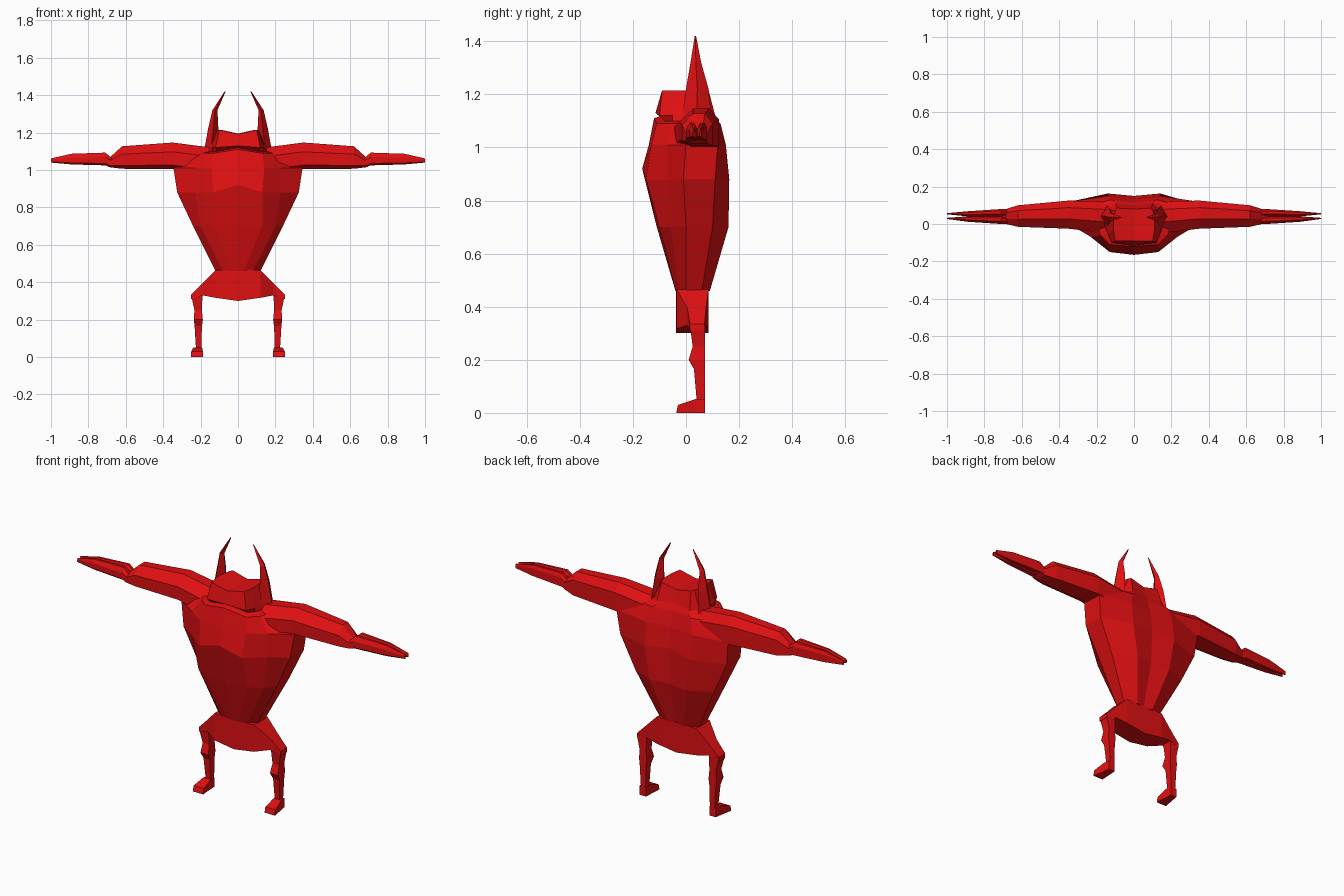
import bpy
import bmesh

old = bpy.data.objects.get("Cube")
if old:
    bpy.data.objects.remove(old, do_unlink=True)

red = bpy.data.materials.new("deep_red")
red.use_nodes = True
red.diffuse_color = (0.75, 0.005, 0.006, 1)
red.node_tree.nodes["Principled BSDF"].inputs["Base Color"].default_value = red.diffuse_color

# Cross-section shapes as fractions of a rectangle
BOX = [(0, 0), (1, 0), (1, 1), (0, 1)]
DIAMOND = [(0, .5), (.5, 0), (1, .5), (.5, 1)]
LIMB = [(0, .15), (0, .65), (.35, 1), (.75, 1), (1, .7), (1, 0), (.3, 0)]


def section(axis, shape, pos, a0, a1, b0, b1):
    """Place a shape in the plane across an axis."""
    points = []
    for u, v in shape:
        point = [a0 + (a1 - a0) * u, b0 + (b1 - b0) * v]
        point.insert("xyz".index(axis), pos)
        points.append(point)
    return points


def loft(name, rings, mirror=True, split_caps=None):
    """Skin closed rings of equal length and cap both ends."""
    bm = bmesh.new()
    loops = [[bm.verts.new(p) for p in ring] for ring in rings]
    count = len(loops[0])
    for low, high in zip(loops, loops[1:]):
        for i in range(count):
            j = (i + 1) % count
            bm.faces.new((low[i], low[j], high[j], high[i]))
    for end in (loops[0], loops[-1]):
        bm.faces.new(end)
        if split_caps:
            bmesh.ops.connect_verts(bm, verts=[end[0], end[split_caps]])
    bmesh.ops.recalc_face_normals(bm, faces=bm.faces)
    mesh = bpy.data.meshes.new(name)
    bm.to_mesh(mesh)
    bm.free()
    mesh.materials.append(red)
    obj = bpy.data.objects.new(name, mesh)
    bpy.context.collection.objects.link(obj)
    if mirror:
        obj.modifiers.new("mirror", "MIRROR")
    return obj


def tube(name, axis, shape, rows, mirror=True):
    return loft(name, [section(axis, shape, *row) for row in rows], mirror)


def body_ring(z, front_lift, back_lift, half):
    """Half outline from chest centre to spine, completed by reflection."""
    right = [[x, y, z] for x, y in half]
    right[0][2] += front_lift
    right[-1][2] += back_lift
    return right + [[-x, y, h] for x, y, h in reversed(right[1:-1])]


# Torso and head: waist, belly, chest, shoulders, lip, mouth, brow, crown
torso = [
    body_ring(.46, 0, 0, [(0, -.04), (.03, -.04), (.08, -.03), (.12, 0), (.12, .06), (.05, .09), (0, .08)]),
    body_ring(.7, 0, 0, [(0, -.11), (.13, -.1), (.2, -.06), (.24, 0), (.24, .1), (.11, .16), (0, .14)]),
    body_ring(.88, .04, .02, [(0, -.165), (.13, -.15), (.23, -.07), (.325, -.01), (.325, .11), (.14, .163), (0, .15)]),
    body_ring(1.01, 0, 0, [(0, -.14), (.14, -.13), (.23, -.07), (.345, 0), (.34, .12), (.14, .15), (0, .135)]),
    body_ring(1.09, .02, 0, [(0, -.12), (.13, -.11), (.18, -.06), (.2, 0), (.2, .11), (.12, .13), (0, .115)]),
    body_ring(1.1, .02, .01, [(0, -.09), (.11, -.08), (.14, -.05), (.16, 0), (.16, .1), (.1, .12), (0, .11)]),
    body_ring(1.12, .01, .01, [(0, -.115), (.12, -.1), (.14, -.05), (.15, 0), (.14, .08), (.1, .11), (0, .1)]),
    body_ring(1.215, -.022, -.02, [(0, -.09), (.1, -.09), (.11, -.03), (.11, .02), (.1, .07), (.09, .085), (0, .08)]),
]
loft("torso_and_head", torso, mirror=False, split_caps=6)

# Horns curving inward to a point
tube("horns", "z", DIAMOND, [
    (1.08, .11, .185, -.02, .1),
    (1.22, .105, .16, 0, .085),
    (1.32, .11, .137, .017, .057),
    (1.42, .066, .072, .033, .038),
])

# Arms from shoulder to wrist
tube("arms", "x", LIMB, [
    (.14, -.05, .12, .98, 1.12),
    (.35, -.025, .125, 1.005, 1.147),
    (.62, -.015, .1, 1.007, 1.127),
    (.685, 0, .08, 1.015, 1.068),
    (.72, .005, .075, 1.03, 1.07),
])

# Two long fingers on each hand
for name, inner, outer, tip in (("front_fingers", 0, .041, .03), ("back_fingers", .041, .08, .055)):
    lean = .012 if tip < .04 else 0
    tube(name, "x", LIMB, [
        (.67, inner, outer, 1.02, 1.06),
        (.71, inner, outer, 1.025, 1.093),
        (.89, inner + lean, outer - .012 + lean, 1.03, 1.087),
        (1, tip - .003, tip + .003, 1.04, 1.062),
    ])

# Pelvis flaring out to the hips
hips = [(.25, .015, .07, .31, .335), (.19, .005, .075, .33, .395), (.12, -.035, .085, .317, .465)]
middle = [(0, -.037, .085, .3, .465)]
tube("pelvis", "x", BOX,
     [(-x, *rest) for x, *rest in hips] + middle + hips[::-1], mirror=False)

# Legs with a knobbly knee
tube("legs", "z", BOX, [
    (.33, .19, .25, .015, .072),
    (.25, .193, .233, .025, .072),
    (.2, .188, .236, .01, .072),
    (.165, .193, .232, .03, .072),
    (.05, .196, .225, .04, .072),
    (.01, .196, .23, .04, .072),
])

# Feet widening toward the toes
tube("feet", "y", BOX, [
    (.072, .194, .232, 0, .05),
    (.035, .192, .238, 0, .052),
    (-.03, .188, .25, 0, .03),
    (-.036, .188, .25, 0, .005),
])
